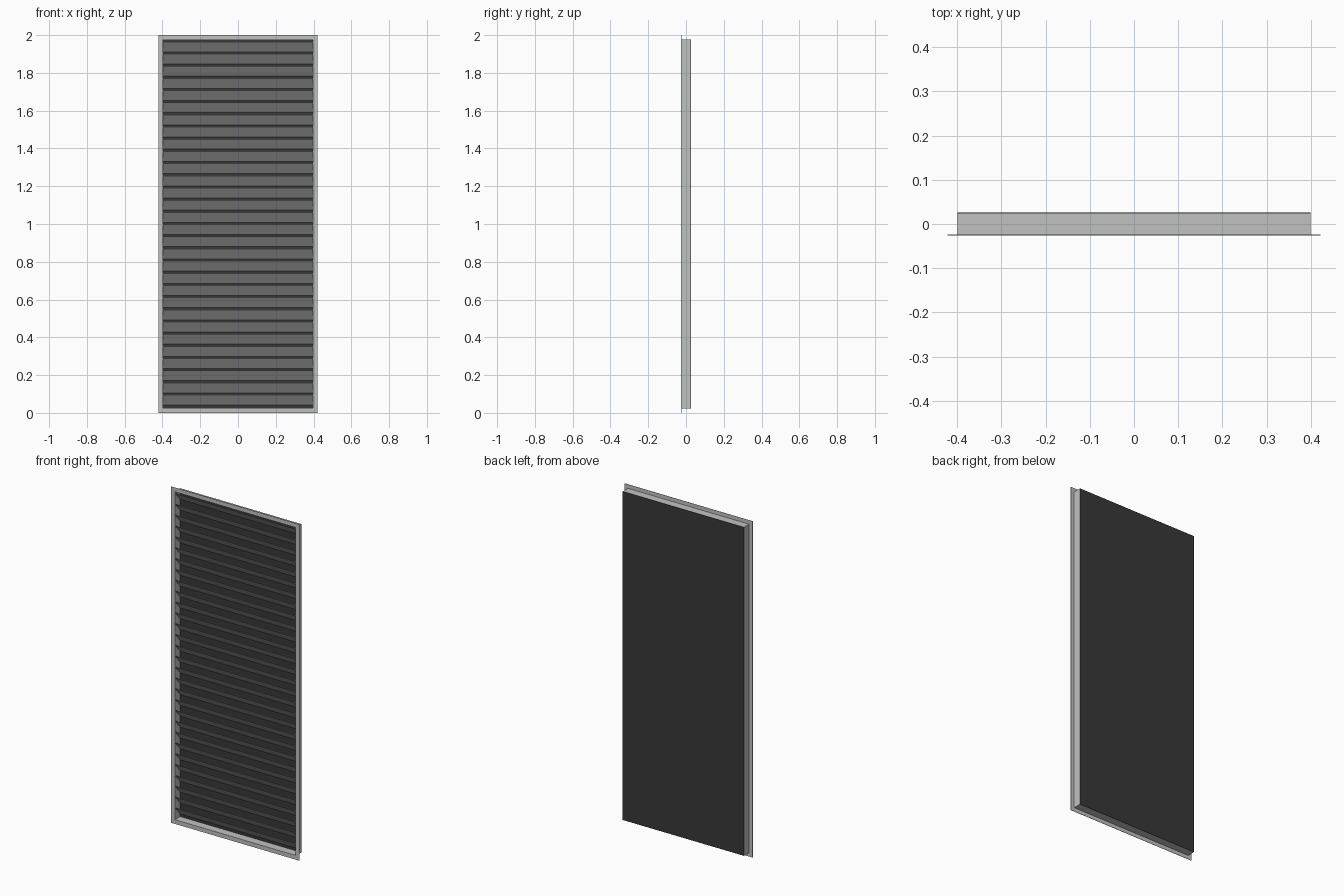
import bpy, bmesh

if "Cube" in bpy.data.objects:
    bpy.data.objects.remove(bpy.data.objects["Cube"])

def material(name, rgb):
    m = bpy.data.materials.new(name)
    m.diffuse_color = (*rgb, 1.0)
    m.use_nodes = True
    m.node_tree.nodes["Principled BSDF"].inputs["Base Color"].default_value = m.diffuse_color
    return m

METAL = material("light_grey_metal", (0.53, 0.54, 0.53))
DARK = material("dark_mesh", (0.04, 0.04, 0.04))

def finish(name, bm, mat):
    bmesh.ops.recalc_face_normals(bm, faces=bm.faces)
    me = bpy.data.meshes.new(name)
    bm.to_mesh(me)
    bm.free()
    me.materials.append(mat)
    ob = bpy.data.objects.new(name, me)
    bpy.context.collection.objects.link(ob)
    return ob

def sweep_x(bm, profile, half):
    """Extrude a closed (y, z) profile along x."""
    a = [bm.verts.new((-half, y, z)) for y, z in profile]
    b = [bm.verts.new((half, y, z)) for y, z in profile]
    bm.faces.new(a)
    bm.faces.new(b[::-1])
    for i in range(len(a)):
        j = (i + 1) % len(a)
        bm.faces.new((a[i], b[i], b[j], a[j]))

W, H = 0.422, 2.0            # flange outer half width and height
BW, Z0, Z1 = 0.399, 0.023, 1.977   # body half width and z range
FRONT, BACK = -0.0255, 0.0255
T = 0.002                    # sheet thickness

# Frame: L-shaped section (flange and sleeve) run round the rectangle
bm = bmesh.new()
flange = W - BW
section = [(flange, FRONT), (flange, FRONT + T), (0, FRONT + T),
           (0, BACK - T), (-T, BACK - T), (-T, FRONT)]
corners = [(-1, 0), (1, 0), (1, 1), (-1, 1)]
rings = []
for sx, top in corners:
    rings.append([bm.verts.new((sx * (BW + o), y, Z1 + o if top else Z0 - o))
                  for o, y in section])
for c in range(4):
    r, s = rings[c], rings[(c + 1) % 4]
    for i in range(6):
        j = (i + 1) % 6
        bm.faces.new((r[i], r[j], s[j], s[i]))
finish("frame", bm, METAL)

# Sloping blades, front edge high and back edge low
bm = bmesh.new()
COUNT, PITCH, RISE = 30, 0.0645, 0.055
for i in range(COUNT):
    z = 1.004 + (i - (COUNT - 1) / 2) * PITCH
    top, low = z + RISE / 2, z - RISE / 2
    y0, y1 = FRONT + 0.0015, BACK - T
    sweep_x(bm, [(y0, top), (y0, top - T), (y1, low), (y1, low + T)], BW - T)
finish("louvre_blades", bm, METAL)

# Dark mesh sheet closing the back
bm = bmesh.new()
sweep_x(bm, [(BACK - T, Z0), (BACK, Z0), (BACK, Z1), (BACK - T, Z1)], BW)
finish("back_mesh", bm, DARK)
